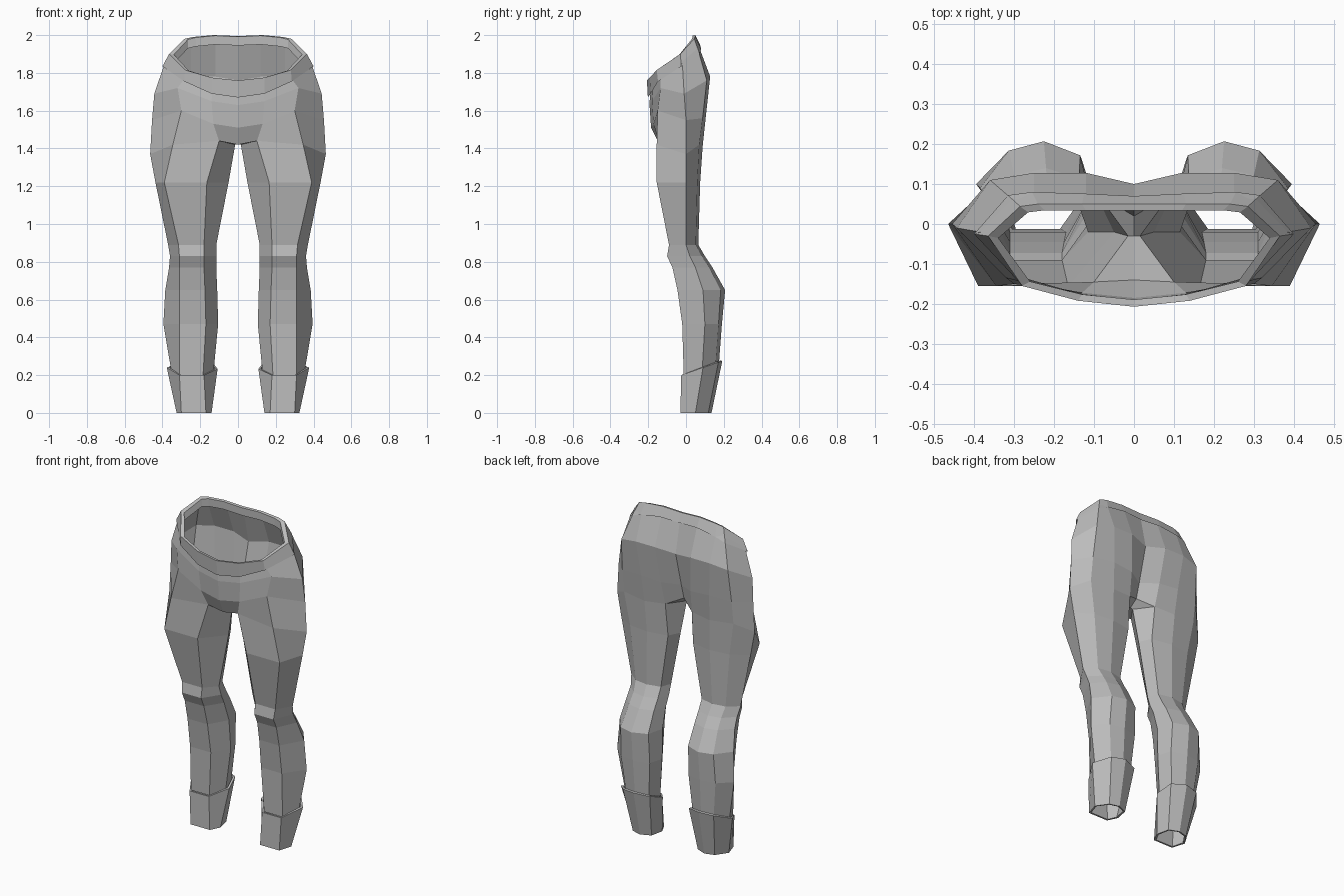
import bpy, bmesh
from mathutils import Vector

if "Cube" in bpy.data.objects:
    bpy.data.objects.remove(bpy.data.objects["Cube"])

cloth = bpy.data.materials.new("grey cloth")
cloth.diffuse_color = (0.5, 0.5, 0.5, 1)
cloth.use_nodes = True
cloth.node_tree.nodes["Principled BSDF"].inputs["Base Color"].default_value = cloth.diffuse_color


def loft(bm, rows, closed):
    """Skin neighbouring rows of points with quads."""
    vs = [[bm.verts.new(p) for p in r] for r in rows]
    n = len(vs[0])
    for a, b in zip(vs, vs[1:]):
        for i in range(n if closed else n - 1):
            j = (i + 1) % n
            bm.faces.new((a[i], a[j], b[j], b[i]))


def finish(bm, name, thickness=0):
    """Weld, mirror across x and add to the scene."""
    bmesh.ops.remove_doubles(bm, verts=bm.verts, dist=0.0005)
    bmesh.ops.recalc_face_normals(bm, faces=bm.faces)
    # make sure the outermost face points away from the body
    outer = max(bm.faces, key=lambda f: f.calc_center_median().x)
    if outer.normal.x < 0:
        bmesh.ops.reverse_faces(bm, faces=bm.faces)
    me = bpy.data.meshes.new(name)
    bm.to_mesh(me)
    bm.free()
    me.materials.append(cloth)
    ob = bpy.data.objects.new(name, me)
    bpy.context.collection.objects.link(ob)
    if thickness:
        s = ob.modifiers.new("thickness", 'SOLIDIFY')
        s.thickness = thickness
        s.offset = -1
    m = ob.modifiers.new("mirror", 'MIRROR')
    m.merge_threshold = 0.001
    return ob


def leg_ring(z, xi, xfi, xfo, xo, yf, ys, yb, dz=0):
    """Seven-sided leg section; dz lifts the back edge."""
    w, d = xo - xi, yb - ys
    pts = [(xfi, yf), (xfo, yf), (xo, ys), (xi + .74 * w, ys + .8 * d),
           (xi + .42 * w, yb), (xi + .09 * w, ys + .7 * d), (xi, ys - .02)]
    return [Vector((x, y, z + dz * (y - yf) / (yb - yf))) for x, y in pts]


# Pelvis rows run from front centre round the hip to back centre
crotch = [(0, -.14, 1.42), (.10, -.145, 1.44), (.345, -.155, 1.42), (.465, 0, 1.37),
          (.37, .07, 1.42), (.22, .088, 1.41), (.09, .072, 1.42), (0, .02, 1.46)]
hip = [(0, -.185, 1.51), (.13, -.172, 1.53), (.30, -.15, 1.60), (.455, 0, 1.55),
       (.37, .088, 1.56), (.23, .105, 1.57), (.10, .10, 1.56), (0, .045, 1.55)]
upper = [(0, -.193, 1.63), (.14, -.18, 1.65), (.32, -.135, 1.72), (.443, -.01, 1.69),
         (.36, .11, 1.76), (.25, .128, 1.78), (.12, .128, 1.78), (0, .10, 1.76)]
waist = [(0, -.19, 1.70), (.135, -.175, 1.72), (.275, -.135, 1.78), (.385, -.02, 1.86),
         (.305, .062, 1.93), (.25, .066, 1.945), (.12, .062, 1.955), (0, .058, 1.955)]
inner_thigh = (.015, -.03, 1.42)

# Trouser body: legs joined to pelvis
bm = bmesh.new()
legs = [leg_ring(.20, .13, .185, .31, .352, -.012, .085, .172, .03),
        leg_ring(.47, .105, .17, .31, .395, -.02, .10, .19),
        leg_ring(.65, .11, .175, .31, .385, -.045, .09, .207),
        leg_ring(.77, .115, .18, .31, .365, -.072, .05, .14),
        leg_ring(.83, .115, .18, .31, .36, -.10, .02, .10),
        leg_ring(.89, .115, .18, .315, .37, -.09, 0, .065),
        leg_ring(1.22, .05, .165, .39, .437, -.155, 0, .075),
        crotch[1:7] + [inner_thigh]]
loft(bm, legs, True)
loft(bm, [crotch, hip, upper, waist], False)
# Gusset between the thighs
middle = (0, -.03, 1.425)
loft(bm, [[crotch[1], inner_thigh, crotch[6]], [crotch[0], middle, crotch[7]]], False)
finish(bm, "trouser_body")

# Waistband: folded strip around the sloping waist
bm = bmesh.new()
low = [(0, -.202, 1.67), (.14, -.187, 1.69), (.285, -.148, 1.755), (.40, -.025, 1.835),
       (.315, .072, 1.90), (.255, .08, 1.925), (.125, .076, 1.945), (0, .07, 1.94)]
top = [(0, -.207, 1.76), (.14, -.192, 1.775), (.28, -.155, 1.815), (.365, -.03, 1.90),
       (.285, .044, 1.98), (.24, .05, 1.99), (.13, .05, 2.0), (0, .05, 1.995)]


def inset(row, drop):
    return [(x * .93, -.07 + (y + .07) * .87, z - drop) for x, y, z in row]


loft(bm, [waist, low, top, inset(top, .003), inset(top, .05)], False)
band = finish(bm, "waistband")

# Flared ankle cuffs, higher at the back
bm = bmesh.new()
loft(bm, [leg_ring(.0, .14, .17, .30, .325, -.03, .05, .135),
          leg_ring(.2, .108, .18, .31, .377, -.025, .09, .192, .075)], True)
finish(bm, "ankle_cuffs", .012)
